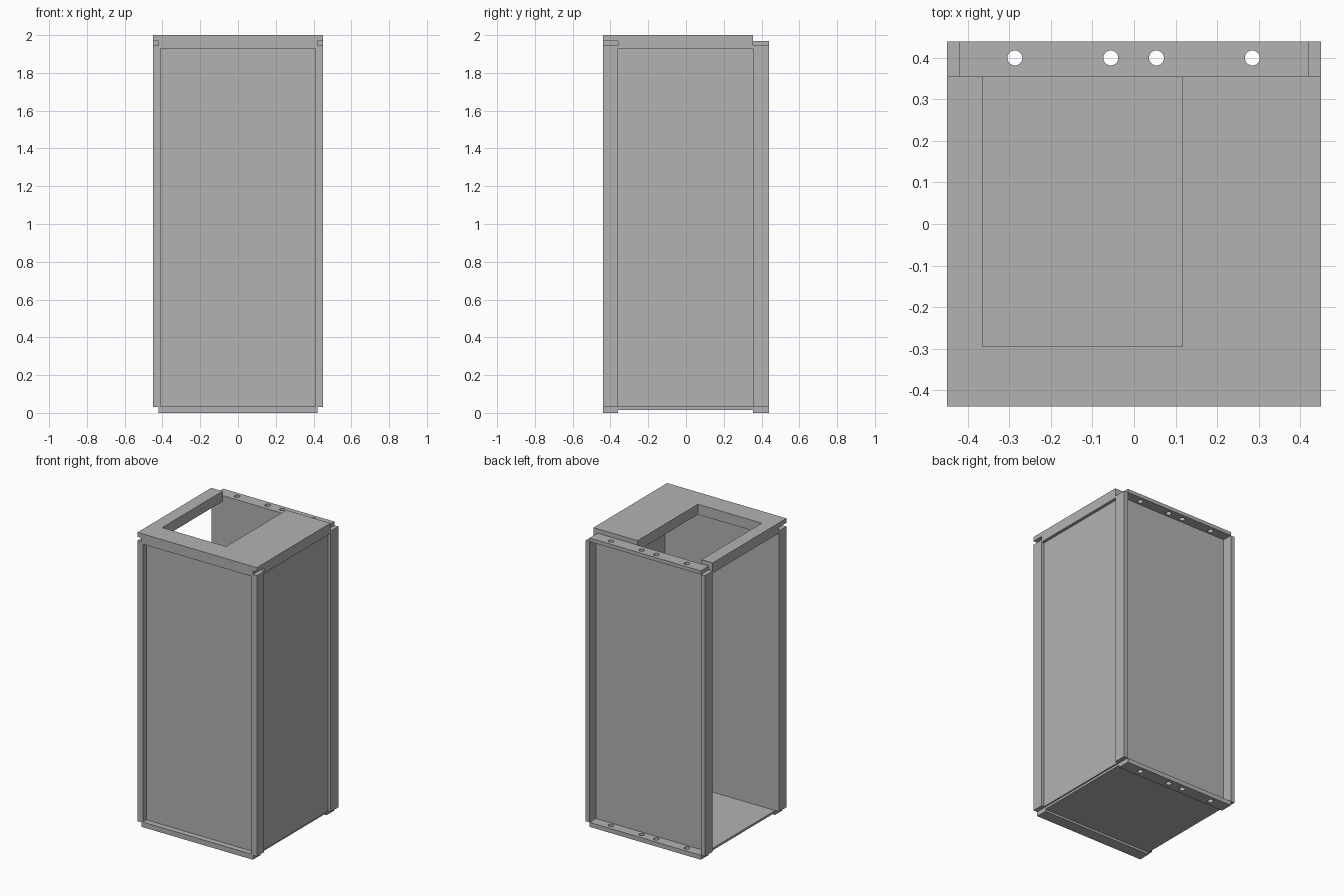
import bpy, bmesh

cube = bpy.data.objects.get("Cube")
if cube:
    bpy.data.objects.remove(cube, do_unlink=True)

grey = bpy.data.materials.new("sheet_metal_grey")
grey.use_nodes = True
COLOUR = (0.448, 0.448, 0.448, 1)
grey.diffuse_color = COLOUR
grey.node_tree.nodes["Principled BSDF"].inputs["Base Color"].default_value = COLOUR


def prism(name, outline, z0, z1):
    """Extrude a flat outline from z0 up to z1."""
    bm = bmesh.new()
    face = bm.faces.new([bm.verts.new((x, y, z0)) for x, y in outline])
    top = bmesh.ops.extrude_face_region(bm, geom=[face])["geom"]
    for v in top:
        if isinstance(v, bmesh.types.BMVert):
            v.co.z = z1
    bmesh.ops.recalc_face_normals(bm, faces=bm.faces)
    mesh = bpy.data.meshes.new(name)
    bm.to_mesh(mesh)
    bm.free()
    mesh.materials.append(grey)
    obj = bpy.data.objects.new(name, mesh)
    bpy.context.collection.objects.link(obj)
    return obj


def box(name, x0, x1, y0, y1, z0, z1):
    return prism(name, [(x0, y0), (x1, y0), (x1, y1), (x0, y1)], z0, z1)


W, D = 0.45, 0.44          # half width and half depth
INNER, RAIL = 0.42, 0.355  # rail half length, inner edge of the rails
POST_BASE, POST_TOP, LID_LOW, LID_MID = 0.03, 1.945, 1.93, 1.97

# Corner posts
for side, s in (("left", 1), ("right", -1)):
    x0, x1 = sorted((s * 0.41, s * W))
    box("front_post_" + side, x0, x1, -D, -0.36, POST_BASE, POST_TOP)
    x0, x1 = sorted((s * INNER, s * W))
    box("back_post_" + side, x0, x1, RAIL, D, POST_BASE, POST_TOP)

# Wall panels and floor; the right side stays open
box("front_panel", -INNER, INNER, -0.4, -0.36, 0.02, 1.94)
box("back_panel", -INNER, INNER, RAIL, 0.37, 0.02, 1.95)
box("left_panel", 0.41, 0.43, -0.37, 0.36, POST_BASE, 1.94)
box("floor", -INNER, INNER, -0.36, RAIL, 0.015, POST_BASE)

# Rails, with round holes through the two at the back
box("front_bottom_rail", -INNER, INNER, -D, -0.36, 0, 0.035)
rails = [box("back_bottom_rail", -INNER, INNER, RAIL, D, 0, 0.03),
         box("back_top_rail", -INNER, INNER, RAIL, D, POST_TOP, LID_MID)]
for i, x in enumerate((-0.287, -0.056, 0.054, 0.285)):
    bpy.ops.mesh.primitive_cylinder_add(vertices=32, radius=0.018, depth=3,
                                        location=(x, 0.4, 1))
    cutter = bpy.context.object
    cutter.name = "hole_cutter_%d" % i
    cutter.hide_render = True
    cutter.hide_set(True)
    cutter.display_type = 'WIRE'
    for rail in rails:
        mod = rail.modifiers.new("hole", 'BOOLEAN')
        mod.operation = 'DIFFERENCE'
        mod.solver = 'EXACT'
        mod.object = cutter
# Bake the holes and drop the cutters
bpy.context.view_layer.update()
deps = bpy.context.evaluated_depsgraph_get()
for rail in rails:
    mesh = bpy.data.meshes.new_from_object(rail.evaluated_get(deps))
    rail.modifiers.clear()
    rail.data = mesh
for obj in [o for o in bpy.data.objects if o.name.startswith("hole_cutter")]:
    bpy.data.objects.remove(obj, do_unlink=True)

# Lid with a rectangular notch open to the back; slots under the front corners
notch = [(0.117, RAIL), (0.117, -0.295), (-0.365, -0.295), (-0.365, RAIL)]
prism("lid_top", [(-W, -D), (W, -D), (W, RAIL)] + notch + [(-W, RAIL)], LID_MID, 2)
front = [(-W, -0.36), (-INNER, -0.36), (-INNER, -D),
         (INNER, -D), (INNER, -0.36), (W, -0.36)]
prism("lid_skirt", front + [(W, RAIL)] + notch + [(-W, RAIL)], LID_LOW, LID_MID)
